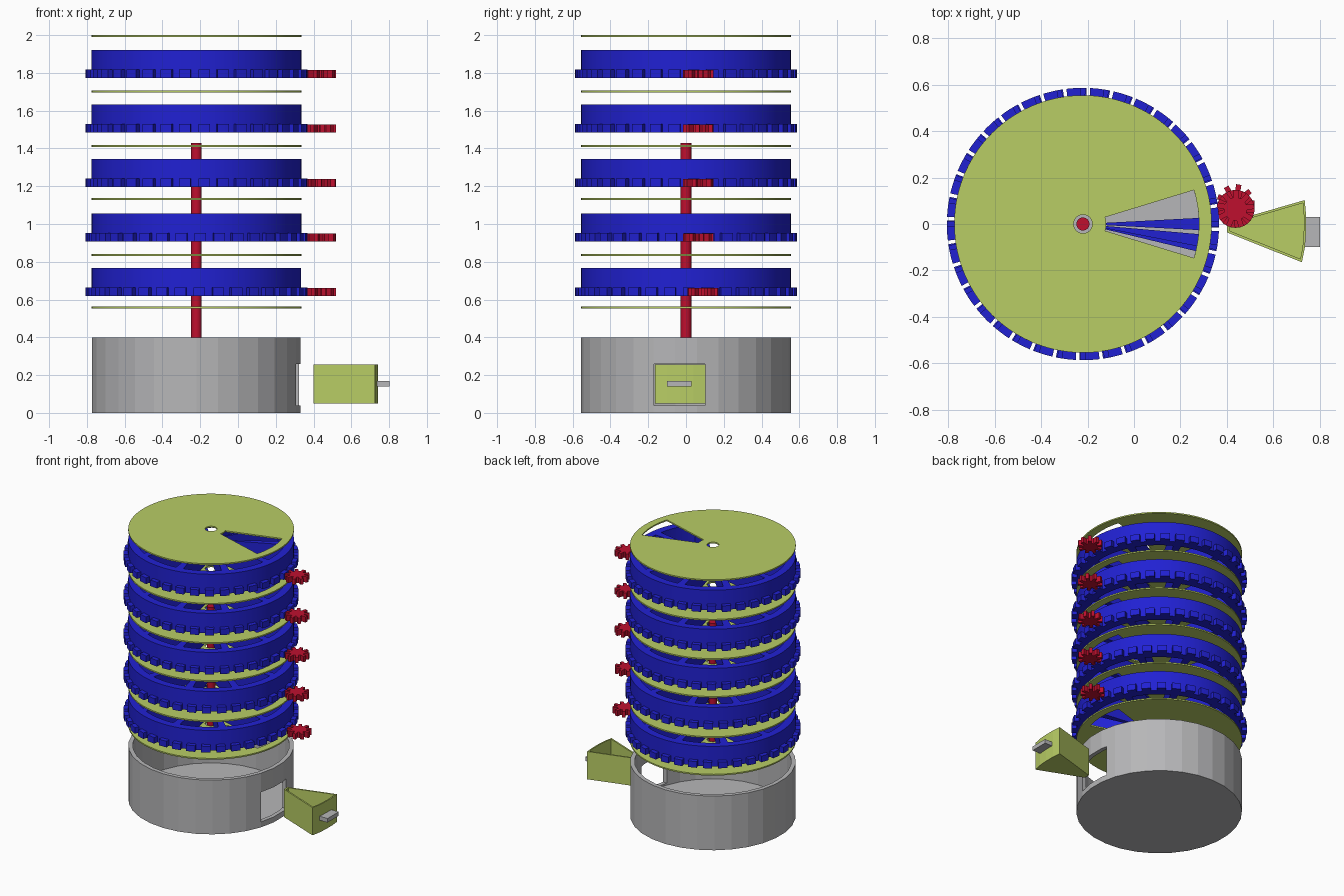
import bpy, bmesh, math
from mathutils import Matrix

if "Cube" in bpy.data.objects:
    bpy.data.objects.remove(bpy.data.objects["Cube"])

CX, R = -0.22, 0.555          # stack axis and outer radius


def material(name, rgb):
    m = bpy.data.materials.new(name)
    m.diffuse_color = (*rgb, 1)
    m.use_nodes = True
    m.node_tree.nodes["Principled BSDF"].inputs["Base Color"].default_value = m.diffuse_color
    return m


GREY = material("grey", (0.47, 0.47, 0.48))
GREEN = material("lime_green", (0.48, 0.61, 0.13))
BLUE = material("blue", (0.015, 0.015, 0.65))
RED = material("red", (0.52, 0.005, 0.028))


def finish(name, bm, mat, loc=(0, 0, 0), turn=0, smooth=False):
    bmesh.ops.recalc_face_normals(bm, faces=bm.faces)
    me = bpy.data.meshes.new(name)
    bm.to_mesh(me)
    bm.free()
    me.materials.append(mat)
    ob = bpy.data.objects.new(name, me)
    bpy.context.collection.objects.link(ob)
    ob.location = loc
    ob.rotation_euler.z = math.radians(turn)
    if smooth:
        bpy.ops.object.select_all(action='DESELECT')
        ob.select_set(True)
        bpy.context.view_layer.objects.active = ob
        bpy.ops.object.shade_smooth_by_angle(angle=math.radians(20))
    return ob


def extrude_up(bm, faces, h):
    ext = bmesh.ops.extrude_face_region(bm, geom=faces, use_keep_orig=True)["geom"]
    bmesh.ops.translate(bm, vec=(0, 0, h),
                        verts=[g for g in ext if isinstance(g, bmesh.types.BMVert)])


def polar_plate(bm, radii, angles, keep, z, h):
    """Extruded plate made of the polar grid cells accepted by keep(radius, angle)."""
    n = len(angles)
    grid = [[bm.verts.new((r * math.cos(math.radians(a)), r * math.sin(math.radians(a)), z))
             for a in angles] for r in radii]
    faces = []
    for i in range(len(radii) - 1):
        for j in range(n):
            a1 = angles[(j + 1) % n] + (360 if j == n - 1 else 0)
            if keep((radii[i] + radii[i + 1]) / 2, (angles[j] + a1) / 2):
                k = (j + 1) % n
                faces.append(bm.faces.new((grid[i][j], grid[i + 1][j],
                                           grid[i + 1][k], grid[i][k])))
    extrude_up(bm, faces, h)
    bmesh.ops.delete(bm, geom=[v for v in bm.verts if not v.link_faces], context='VERTS')


def prism(bm, pts, z, h):
    extrude_up(bm, [bm.faces.new([bm.verts.new((x, y, z)) for x, y in pts])], h)


def box(bm, x0, x1, y0, y1, z0, z1):
    prism(bm, [(x0, y0), (x1, y0), (x1, y1), (x0, y1)], z0, z1 - z0)


def cylinder(bm, r, z0, z1, n):
    bmesh.ops.create_cone(bm, cap_ends=True, segments=n, radius1=r, radius2=r,
                          depth=z1 - z0, matrix=Matrix.Translation((0, 0, (z0 + z1) / 2)))


def cut(ob, cutter):
    mod = ob.modifiers.new("cut", 'BOOLEAN')
    mod.operation, mod.solver, mod.object = 'DIFFERENCE', 'EXACT', cutter
    bpy.context.view_layer.objects.active = ob
    bpy.ops.object.modifier_apply(modifier=mod.name)
    bpy.data.objects.remove(cutter)


# Base tub with a drawer window on the right
bm = bmesh.new()
cylinder(bm, R, 0, 0.40, 30)
base = finish("base_tub", bm, GREY, (CX, 0, 0))
bm = bmesh.new()
cylinder(bm, R - 0.03, 0.025, 0.5, 30)
cut(base, finish("tub_cutter", bm, GREY, (CX, 0, 0)))
bm = bmesh.new()
box(bm, 0.15, 0.5, -0.17, 0.10, 0.04, 0.26)
cut(base, finish("window_cutter", bm, GREY))

# Centre rod
bm = bmesh.new()
cylinder(bm, 0.028, 0.38, 1.43, 24)
finish("centre_rod", bm, RED, (CX, 0, 0), smooth=True)

# Thin separator discs with one sector slot
disc_angles = sorted(set(range(0, 360, 3)) | {17, 343})
for i, z in enumerate((0.552, 0.83, 1.127, 1.407, 1.697, 1.99)):
    bm = bmesh.new()
    polar_plate(bm, [0.04, 0.10, 0.50, R], disc_angles,
                lambda r, a: not (0.1 < r < 0.5 and (a < 17 or a > 343)), z, 0.01)
    finish(f"separator_disc_{i + 1}", bm, GREEN, (CX, 0, 0), smooth=True)

# Rotors with ten wedge compartments, a toothed foot rim and a drive pinion
for i, turn in enumerate((-10.5, 0, -8, -8, -8)):
    z = 0.62 + i * 0.2885
    bm = bmesh.new()
    polar_plate(bm, [0.04, 0.10, 0.50, R], list(range(0, 360, 3)),
                lambda r, a: not (0.1 < r < 0.5 and 3 < a % 36 < 33), z, 0.148)
    finish(f"rotor_{i + 1}", bm, BLUE, (CX, 0, 0), turn, True)

    bm = bmesh.new()
    polar_plate(bm, [R - 0.004, 0.587], list(range(0, 360, 2)),
                lambda r, a: a % 10 < 6, z, 0.045)
    finish(f"rotor_teeth_{i + 1}", bm, BLUE, (CX, 0, 0), turn + 9)

    bm = bmesh.new()
    outline = []
    for k in range(9):
        for r, da in ((0.05, -13), (0.082, -8), (0.082, 8), (0.05, 13)):
            a = math.radians(40 * k + da)
            outline.append((r * math.cos(a), r * math.sin(a)))
    prism(bm, outline, z, 0.042)
    finish(f"drive_pinion_{i + 1}", bm, RED, (0.438, 0.09 if i == 0 else 0.065, 0), 12 * i)

# Open wedge drawer: floor plus thin walls around the outline
outer = [(0.40, -0.036), (0.724, -0.165), (0.737, -0.10), (0.742, -0.03),
         (0.742, 0.04), (0.736, 0.103), (0.40, 0.006)]
inner = [(0.414, -0.030), (0.717, -0.150), (0.727, -0.10), (0.732, -0.03),
         (0.732, 0.04), (0.728, 0.090), (0.414, -0.001)]
bm = bmesh.new()
n = len(outer)
rows = [[bm.verts.new((x, y, z)) for x, y in pts]
        for pts, z in ((outer, 0.05), (outer, 0.255), (inner, 0.255), (inner, 0.06))]
for lo, hi in zip(rows, rows[1:]):
    for j in range(n):
        k = (j + 1) % n
        bm.faces.new((lo[j], lo[k], hi[k], hi[j]))
bm.faces.new(rows[0])
bm.faces.new(rows[-1])
finish("drawer", bm, GREEN)

# Drawer pull
bm = bmesh.new()
box(bm, 0.735, 0.80, -0.065, 0.065, 0.14, 0.17)
finish("drawer_pull", bm, GREY, (0.002, -0.035, 0))
